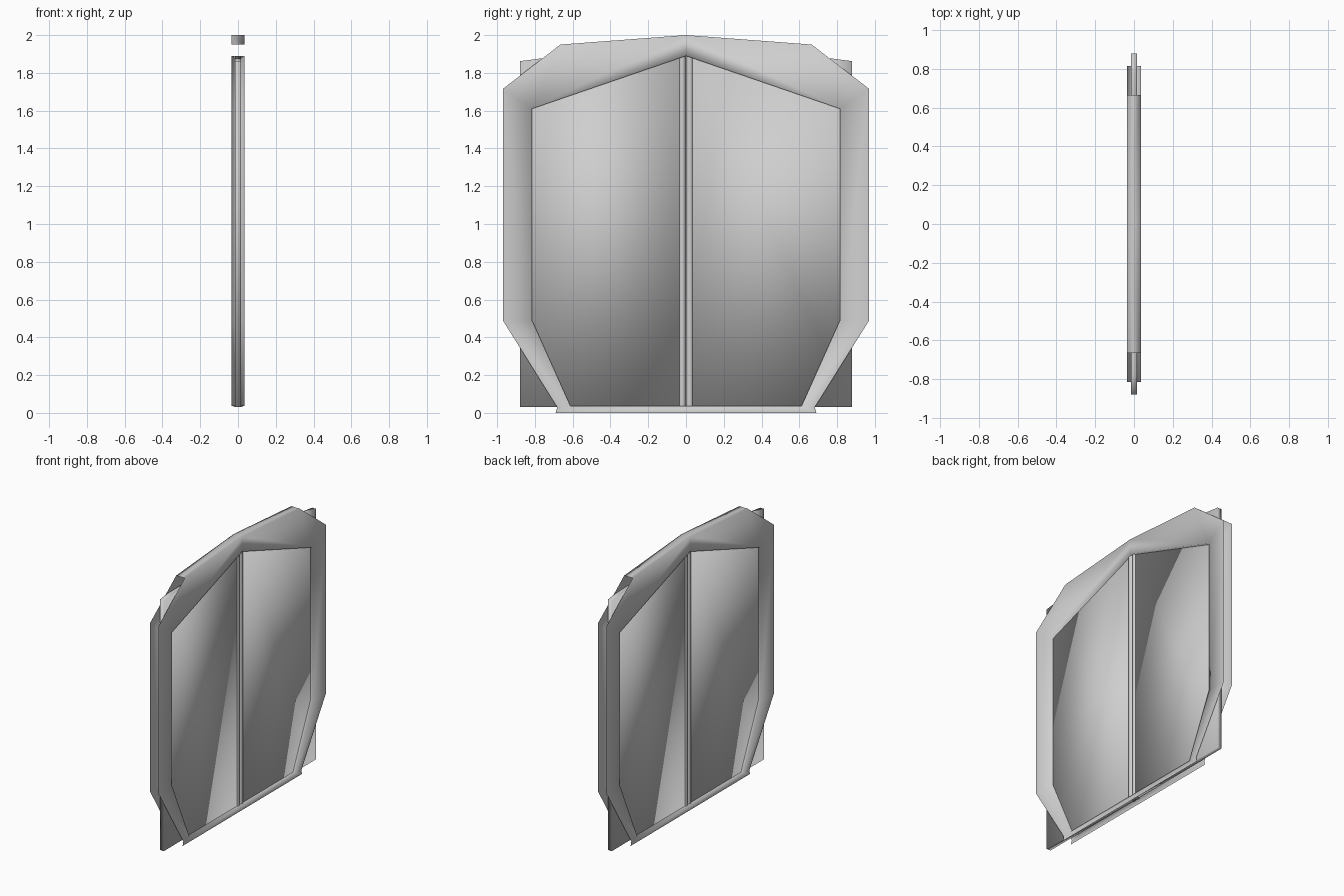
import bpy, bmesh, math
from mathutils import Vector

cube = bpy.data.objects.get("Cube")
if cube:
    bpy.data.objects.remove(cube, do_unlink=True)

metal = bpy.data.materials.new("light_grey_metal")
metal.use_nodes = True
GREY = (0.62, 0.62, 0.62, 1)
metal.diffuse_color = GREY
metal.node_tree.nodes["Principled BSDF"].inputs["Base Color"].default_value = GREY


def face(bm, points, toward):
    """Add a face whose normal points roughly along 'toward'."""
    f = bm.faces.new([bm.verts.new(p) for p in points])
    f.normal_update()
    if f.normal.dot(Vector(toward)) < 0:
        f.normal_flip()


def finish(bm, name):
    bmesh.ops.remove_doubles(bm, verts=bm.verts, dist=0.0005)
    for f in bm.faces:
        f.smooth = True
    mesh = bpy.data.meshes.new(name)
    bm.to_mesh(mesh)
    bm.free()
    mesh.materials.append(metal)
    ob = bpy.data.objects.new(name, mesh)
    bpy.context.collection.objects.link(ob)
    return ob


# Door frame: half outlines as (y, z), from the top centre down to the sill
DEPTH = 0.035
outer = [(0, 2.0), (0.665, 1.95), (0.97, 1.715), (0.97, 0.49), (0.682, 0.03), (0.69, 0.0), (0, 0.0)]
inner = [(0, 1.89), (0.815, 1.61), (0.815, 0.49), (0.612, 0.037), (0, 0.037)]
O, I = outer, inner
plates = [
    (O[0], O[1], I[1], I[0]),
    (O[1], O[2], I[1]),
    (O[2], O[3], I[2], I[1]),
    (O[3], O[4], I[3], I[2]),
    (O[4], O[5], O[6], I[4], I[3]),
]


def strip(bm, a, b, toward):
    face(bm, [(-DEPTH, *a), (DEPTH, *a), (DEPTH, *b), (-DEPTH, *b)], toward)


bm = bmesh.new()
for x in (-DEPTH, DEPTH):
    for plate in plates:
        face(bm, [(x, *p) for p in plate], (x, 0, 0))
# Reveal around the opening, and the cap on top; the other outer edges are open
for a, b in zip(inner, inner[1:]):
    strip(bm, a, b, (0, -(a[0] + b[0]) / 2, 1.0 - (a[1] + b[1]) / 2))
strip(bm, outer[0], outer[1], (0, 0, 1))
frame = finish(bm, "door_frame")
mirror = frame.modifiers.new("mirror", 'MIRROR')
mirror.use_axis = (False, True, False)
mirror.merge_threshold = 0.0005

# Two sliding panels, each with a rounded closing edge
for side, label in ((1, "rear"), (-1, "front")):
    profile = [(0.02, 0.03), (0.88, 0.03), (0.88, 1.862), (0.78, 1.875), (0.02, 1.89)]
    bm = bmesh.new()
    rings = [[bm.verts.new((x, side * y, z)) for y, z in profile] for x in (-0.016, 0.016)]
    for ring in rings:
        bm.faces.new(ring)
    for i in range(len(profile)):
        j = (i + 1) % len(profile)
        bm.faces.new([rings[0][i], rings[0][j], rings[1][j], rings[1][i]])
    bmesh.ops.recalc_face_normals(bm, faces=bm.faces)
    finish(bm, label + "_door_panel")

    bm = bmesh.new()
    bmesh.ops.create_cone(bm, cap_ends=True, segments=10, radius1=0.02, radius2=0.02, depth=1.86)
    bmesh.ops.scale(bm, vec=(1.25, 1, 1), verts=bm.verts)
    bmesh.ops.translate(bm, vec=(0, side * 0.02, 0.96), verts=bm.verts)
    edge = finish(bm, label + "_closing_edge")
    for f in edge.data.polygons:
        f.use_smooth = abs(f.normal.z) < 0.5
